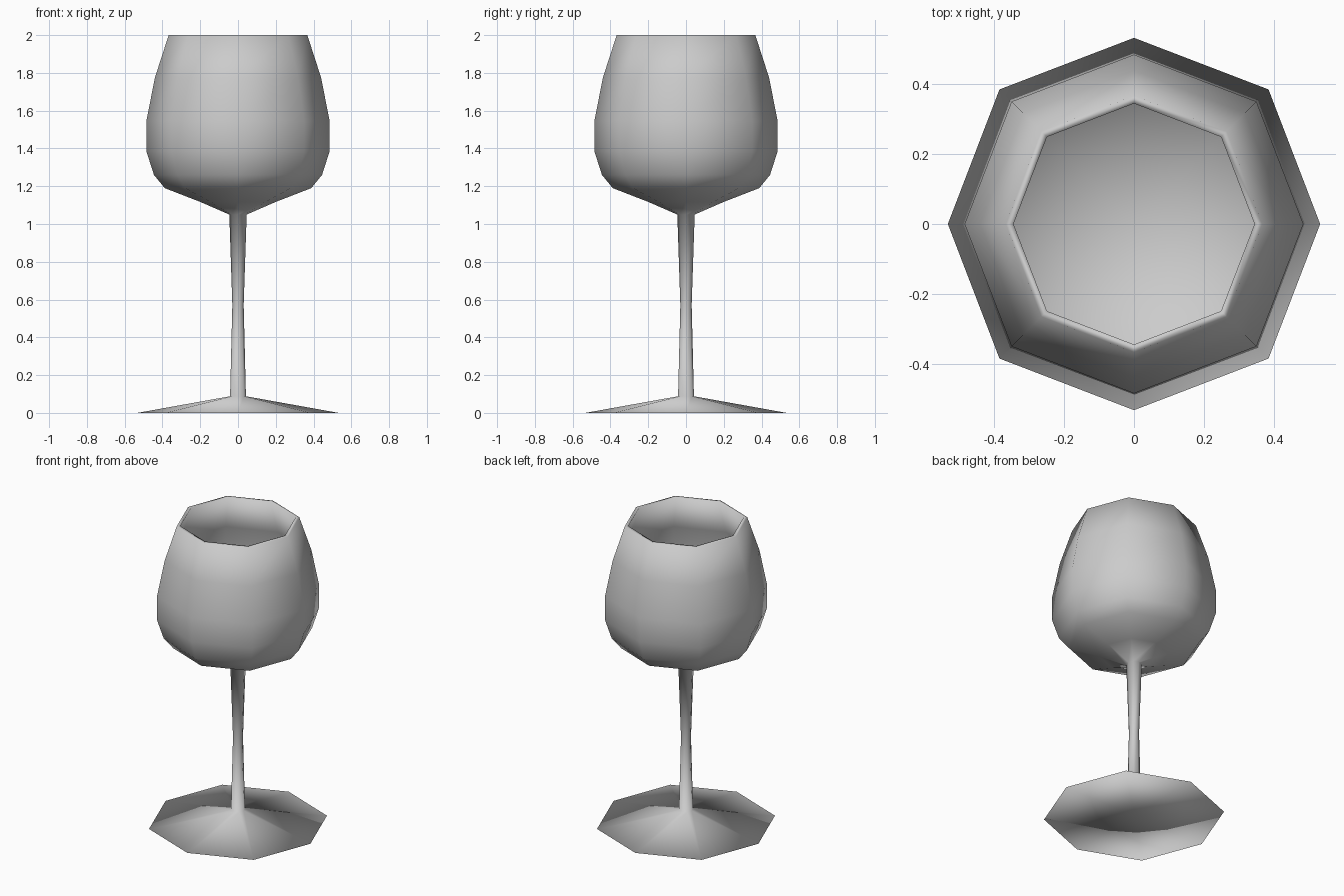
import bpy, bmesh
from math import cos, sin, pi

if "Cube" in bpy.data.objects:
    bpy.data.objects.remove(bpy.data.objects["Cube"])

SIDES = 8


def lathe(name, profile):
    """Revolve a closed (radius, z) profile into an eight-sided smooth solid."""
    bm = bmesh.new()
    rings = []
    for r, z in profile:
        if r == 0:
            rings.append([bm.verts.new((0, 0, z))] * SIDES)
            continue
        ring = []
        for i in range(SIDES):
            a = 2 * pi * i / SIDES
            k = r * (1.022 if i % 2 else 1.0)   # diagonals bulge slightly
            ring.append(bm.verts.new((k * cos(a), k * sin(a), z)))
        rings.append(ring)
    for lo, hi in zip(rings, rings[1:]):
        for i in range(SIDES):
            j = (i + 1) % SIDES
            corners = list(dict.fromkeys((lo[i], lo[j], hi[j], hi[i])))
            bm.faces.new(corners).smooth = True
    bmesh.ops.recalc_face_normals(bm, faces=bm.faces)
    mesh = bpy.data.meshes.new(name)
    bm.to_mesh(mesh)
    bm.free()
    obj = bpy.data.objects.new(name, mesh)
    bpy.context.collection.objects.link(obj)
    return obj


# Foot and stem
foot_stem = [(0, 0), (0.533, 0), (0.042, 0.088), (0.03, 0.57), (0.046, 1.05)]
# Outside of the bowl up to the rim
bowl_outer = [(0.20, 1.117), (0.388, 1.19), (0.445, 1.26), (0.485, 1.385),
              (0.485, 1.545), (0.44, 1.775), (0.367, 2.0)]
# Inside of the bowl back down to the centre
bowl_inner = [(0.345, 2.0), (0.42, 1.77), (0.465, 1.54), (0.465, 1.39),
              (0.427, 1.275), (0.375, 1.21), (0.19, 1.137), (0, 1.08)]

lathe("wine_glass", foot_stem + bowl_outer + bowl_inner)
